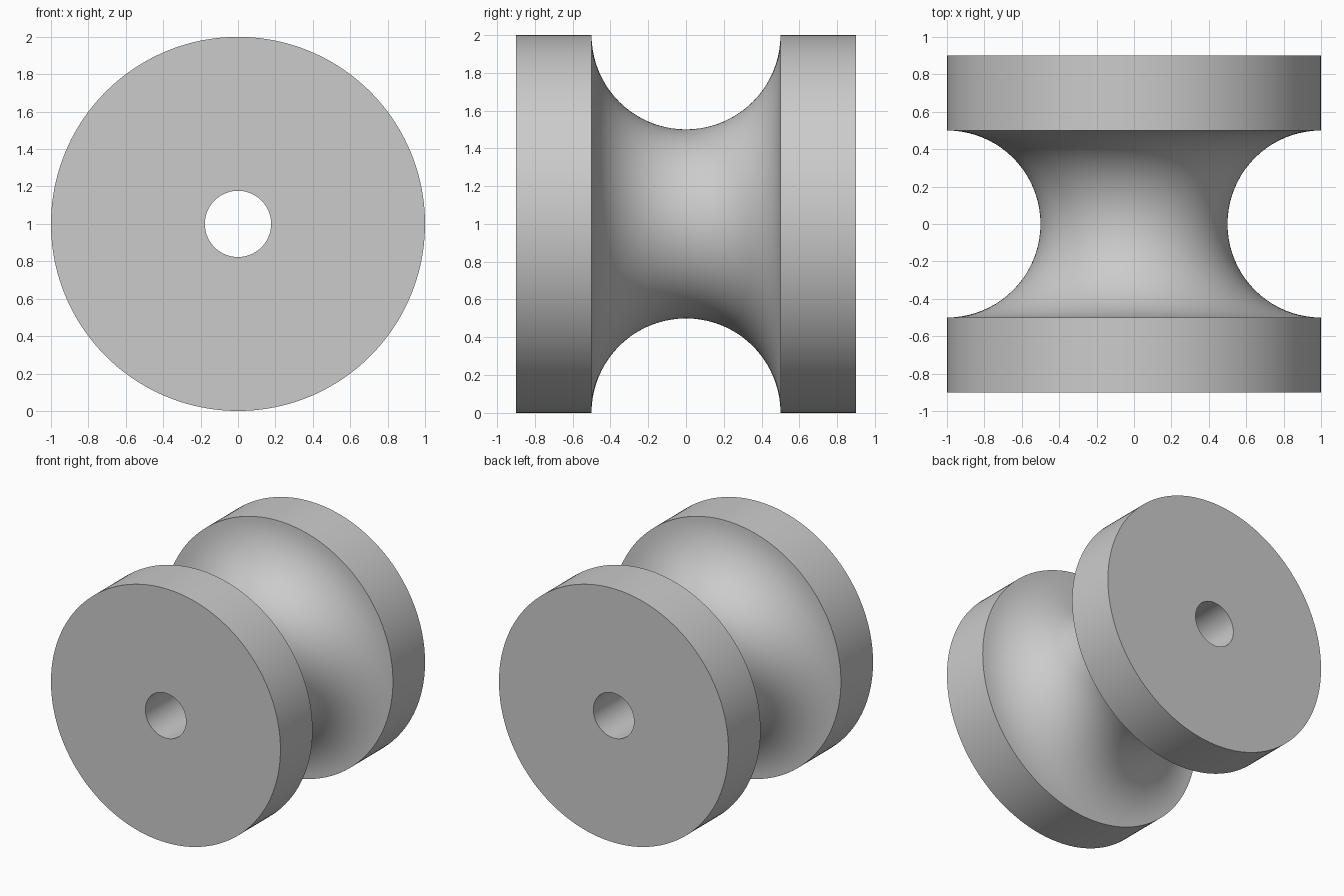
import bpy, bmesh, math
from mathutils import Vector, Matrix

if "Cube" in bpy.data.objects:
    bpy.data.objects.remove(bpy.data.objects["Cube"])

RADIUS, HALF_WIDTH, GROOVE, BORE = 1.0, 0.9, 0.5, 0.177
SEGMENTS, ARC_STEPS = 160, 40

# Closed cross-section in (radius, y): bore, rims and round groove
profile = [(BORE, -HALF_WIDTH), (RADIUS, -HALF_WIDTH)]
for i in range(ARC_STEPS + 1):
    a = math.pi * i / ARC_STEPS
    profile.append((RADIUS - GROOVE * math.sin(a), -GROOVE * math.cos(a)))
profile += [(RADIUS, HALF_WIDTH), (BORE, HALF_WIDTH)]

# Revolve the section around the y axis
bm = bmesh.new()
verts = [bm.verts.new((r, y, 0)) for r, y in profile]
edges = [bm.edges.new((v, verts[(i + 1) % len(verts)])) for i, v in enumerate(verts)]
bmesh.ops.spin(bm, geom=verts + edges, cent=(0, 0, 0), axis=(0, 1, 0),
               angle=math.tau, steps=SEGMENTS, use_merge=True)
bmesh.ops.remove_doubles(bm, verts=bm.verts, dist=1e-5)
bmesh.ops.recalc_face_normals(bm, faces=bm.faces)
bmesh.ops.translate(bm, verts=bm.verts, vec=(0, 0, RADIUS))

mesh = bpy.data.meshes.new("grooved_roller")
bm.to_mesh(mesh)
bm.free()
roller = bpy.data.objects.new("grooved_roller", mesh)
bpy.context.collection.objects.link(roller)

# Plain grey finish
grey = bpy.data.materials.new("light grey")
grey.diffuse_color = (0.6, 0.6, 0.6, 1)
grey.use_nodes = True
grey.node_tree.nodes["Principled BSDF"].inputs["Base Color"].default_value = grey.diffuse_color
mesh.materials.append(grey)

# Smooth curved walls, sharp rims
bpy.context.view_layer.objects.active = roller
roller.select_set(True)
bpy.ops.object.shade_smooth_by_angle(angle=math.radians(30))
